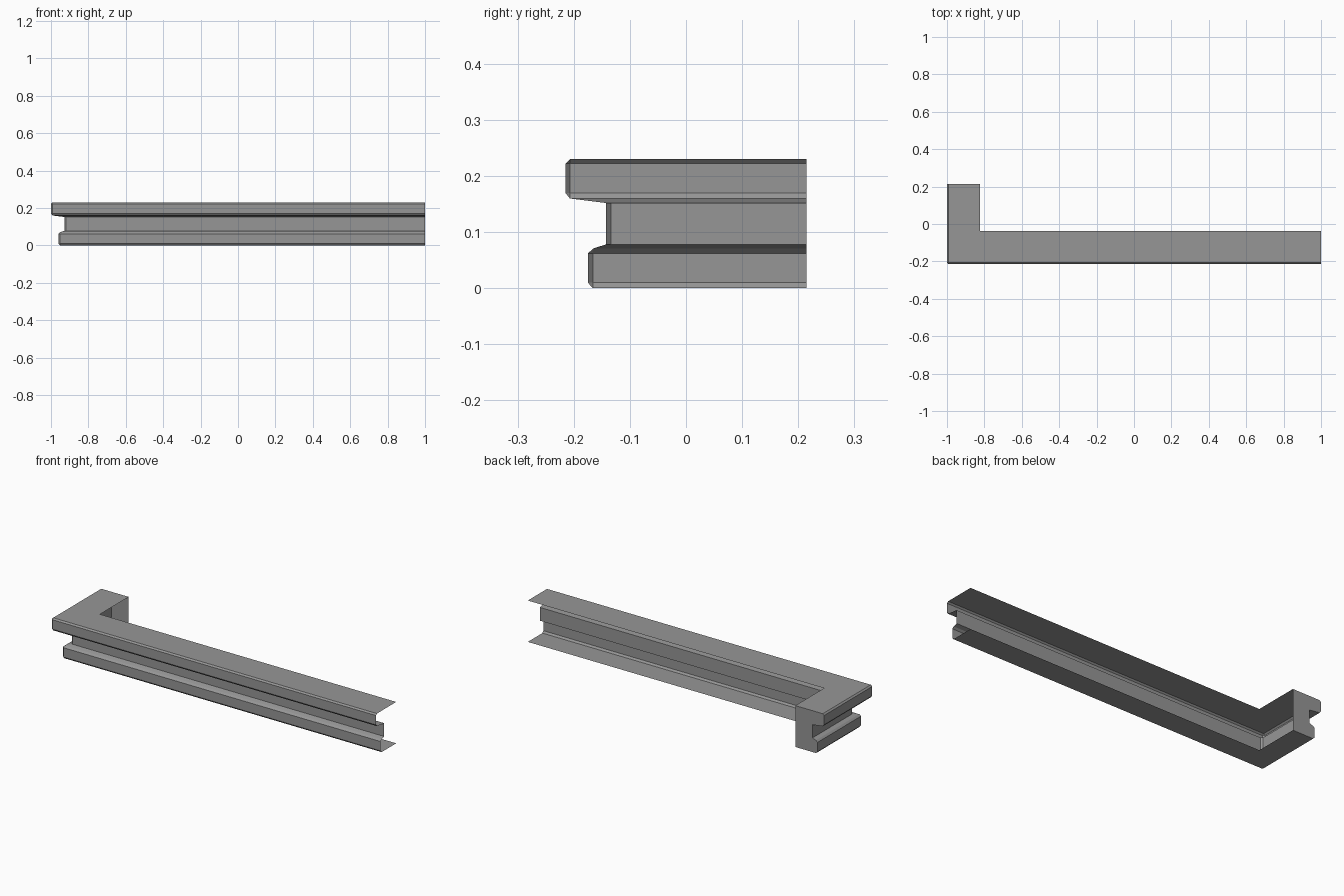
import bpy
import bmesh

if "Cube" in bpy.data.objects:
    bpy.data.objects.remove(bpy.data.objects["Cube"], do_unlink=True)

# One flat grey for the whole moulding
grey = bpy.data.materials.new("stone_grey")
grey.use_nodes = True
grey.diffuse_color = (0.305, 0.305, 0.305, 1)
grey.node_tree.nodes["Principled BSDF"].inputs["Base Color"].default_value = grey.diffuse_color

# Moulding profile from top to bottom: inset, height, corner chamfer
PROFILE = [
    (0.177, 0.230, 0),
    (0.008, 0.230, 0),
    (0.000, 0.222, 0.008),
    (0.000, 0.170, 0.008),
    (0.008, 0.160, 0),
    (0.072, 0.152, 0.009),
    (0.072, 0.078, 0.009),
    (0.050, 0.071, 0),
    (0.040, 0.062, 0.009),
    (0.040, 0.010, 0.009),
    (0.049, 0.000, 0),
    (0.177, 0.000, 0),
]
LEFT, RIGHT, FRONT, BACK = 1.0, -1.0, -0.215, 0.215


def path(inset, z, chamfer):
    """L-shaped run along the front and round the corner."""
    x, y = RIGHT + inset, FRONT + inset
    return [(LEFT, y, z), (x + chamfer, y, z), (x, y + chamfer, z), (x, BACK, z)]


bm = bmesh.new()
rows = [[bm.verts.new(p) for p in path(*level)] for level in PROFILE]

# Swept shell, left open on the inner side and at the long end
for upper, lower in zip(rows, rows[1:]):
    for i in range(len(upper) - 1):
        bm.faces.new((upper[i], upper[i + 1], lower[i + 1], lower[i]))

# Closing face on the short return
bm.faces.new([row[-1] for row in reversed(rows)])
bmesh.ops.remove_doubles(bm, verts=bm.verts[:], dist=0.0001)

mesh = bpy.data.meshes.new("corner_moulding")
bm.to_mesh(mesh)
bm.free()
mesh.materials.append(grey)
moulding = bpy.data.objects.new("corner_moulding", mesh)
bpy.context.collection.objects.link(moulding)
